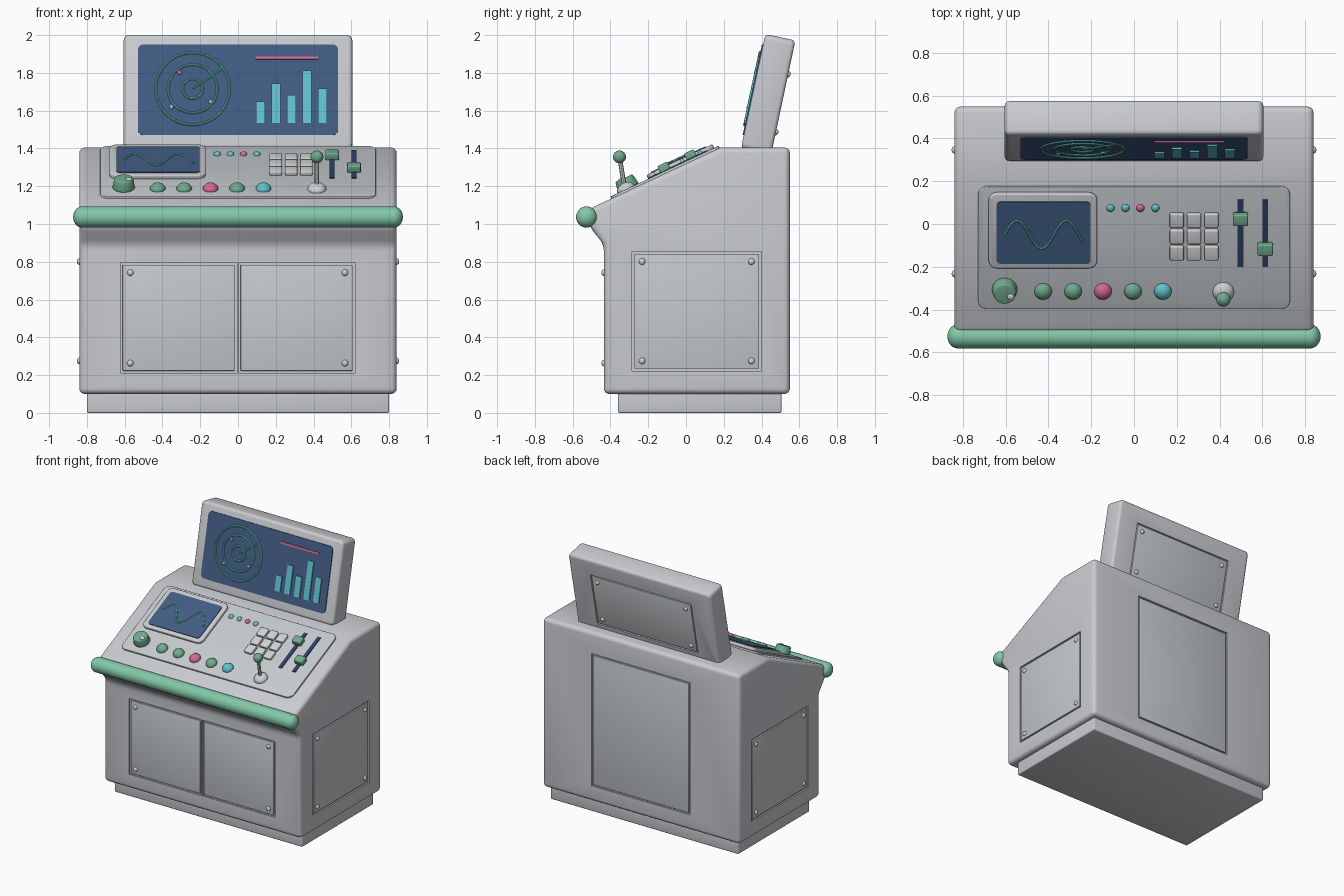
import bpy, bmesh, math
from mathutils import Matrix, Vector

if "Cube" in bpy.data.objects:
    bpy.data.objects.remove(bpy.data.objects["Cube"])

def srgb(r, g, b):
    f = lambda c: (c / 255 / 12.92) if c < 11 else ((c / 255 + 0.055) / 1.055) ** 2.4
    return (f(r), f(g), f(b), 1)

MATS = {}
for name, col in {
    "body grey": (202, 204, 209), "panel grey": (198, 202, 206), "steel": (208, 210, 212),
    "mint": (130, 200, 168), "button green": (112, 172, 142), "screen blue": (66, 92, 132),
    "slot navy": (46, 62, 102), "cyan": (98, 194, 206), "trace teal": (104, 208, 196),
    "pink": (214, 104, 150)}.items():
    MATS[name] = bpy.data.materials.new(name)
    MATS[name].diffuse_color = srgb(*col)

def frame(origin, x, y):
    """Local axes: x along, y up the surface, z outward."""
    x, y = Vector(x).normalized(), Vector(y).normalized()
    m = Matrix((x, y, x.cross(y))).transposed().to_4x4()
    return Matrix.Translation(origin) @ m

A, T = math.atan(0.469), math.radians(12)
UP = (0, 0, 1)
TILT = Vector((0, math.sin(T), math.cos(T)))
WORLD = Matrix()
FRONT = frame((0, -0.435, 0), (1, 0, 0), UP)
RIGHT = frame((0.84, 0, 0), (0, 1, 0), UP)
LEFT = frame((-0.84, 0, 0), (0, -1, 0), UP)
BACK = frame((0, 0.55, 0), (-1, 0, 0), UP)
SLOPE = frame((0, -0.115, 1.266), (1, 0, 0), (0, math.cos(A), math.sin(A)))
SCREEN = frame((0, 0.291, 1.40), (1, 0, 0), TILT)
MON_BACK = frame(SCREEN @ Vector((0, 0, -0.163)), (-1, 0, 0), TILT)

def finish(name, bm, fr, mat, bevel=0, segs=3):
    bmesh.ops.recalc_face_normals(bm, faces=bm.faces)
    me = bpy.data.meshes.new(name)
    bm.to_mesh(me)
    bm.free()
    me.transform(fr)
    me.materials.append(MATS[mat])
    ob = bpy.data.objects.new(name, me)
    bpy.context.collection.objects.link(ob)
    if bevel:
        b = ob.modifiers.new("bevel", "BEVEL")
        b.width, b.segments, b.limit_method, b.angle_limit = bevel, segs, "ANGLE", math.radians(28)
    return ob

def prism(name, fr, pts, z0, z1, mat, bevel=0, segs=3):
    bm = bmesh.new()
    f = bm.faces.new([bm.verts.new((p[0], p[1], z0)) for p in pts])
    ext = bmesh.ops.extrude_face_region(bm, geom=[f])["geom"]
    bmesh.ops.translate(bm, vec=(0, 0, z1 - z0), verts=[v for v in ext if isinstance(v, bmesh.types.BMVert)])
    return finish(name, bm, fr, mat, bevel, segs)

def plate(name, fr, cx, cy, w, h, z0, z1, mat, r=0.0, bevel=0):
    """Rounded rectangle, extruded from z0 to z1."""
    pts = []
    for i, (sx, sy) in enumerate(((1, 1), (-1, 1), (-1, -1), (1, -1))):
        for k in range(6 if r else 1):
            t = math.radians(90 * i + 18 * k)
            pts.append((cx + sx * (w / 2 - r) + r * math.cos(t), cy + sy * (h / 2 - r) + r * math.sin(t)))
    return prism(name, fr, pts, z0, z1, mat, bevel)

def ball(name, fr, x, y, z, r, h, mat):
    bm = bmesh.new()
    bmesh.ops.create_uvsphere(bm, u_segments=24, v_segments=14, radius=1,
                              matrix=Matrix.Translation((x, y, z)) @ Matrix.Diagonal((r, r, h, 1)))
    return finish(name, bm, fr, mat)

def cone(name, fr, x, y, z, r1, r2, h, mat, bevel=0):
    bm = bmesh.new()
    bmesh.ops.create_cone(bm, cap_ends=True, segments=32, radius1=r1, radius2=r2, depth=h,
                          matrix=Matrix.Translation((x, y, z + h / 2)))
    return finish(name, bm, fr, mat, bevel)

def tube(name, fr, pts, r, mat, cyclic=False):
    cu = bpy.data.curves.new(name, "CURVE")
    cu.dimensions, cu.bevel_depth, cu.bevel_resolution, cu.use_fill_caps = "3D", r, 2, True
    sp = cu.splines.new("POLY")
    sp.points.add(len(pts) - 1)
    for p, q in zip(sp.points, pts):
        p.co = (*(fr @ Vector(q)), 1)
    sp.use_cyclic_u = cyclic
    cu.materials.append(MATS[mat])
    ob = bpy.data.objects.new(name, cu)
    bpy.context.collection.objects.link(ob)

# plinth and cabinet (side profile extruded across x)
plate("plinth", WORLD, 0, 0.0725, 1.6, 0.865, 0, 0.14, "body grey", bevel=0.008)
SIDE = frame((0, 0, 0), (0, 1, 0), UP)
profile = [(-0.435, 0.10), (-0.435, 0.89), (-0.51, 0.985), (-0.51, 1.081),
           (0.181, 1.405), (0.55, 1.405), (0.55, 0.10)]
cabinet = prism("cabinet", SIDE, profile, -0.84, 0.84, "body grey", 0.03, 4)

# access panels seated in shallow recesses
def access_panel(name, target, fr, cx, cy, w, h, bolts, gap=0.012):
    cut = plate(name + "_cutter", fr, cx, cy, w, h, -0.012, 0.05, "body grey")
    cut.hide_render = True
    mod = target.modifiers.new("recess", "BOOLEAN")
    mod.operation, mod.object, mod.solver = "DIFFERENCE", cut, "EXACT"
    plate(name, fr, cx, cy, w - 2 * gap, h - 2 * gap, -0.014, 0, "panel grey", bevel=0.003)
    for i, (sx, sy) in enumerate(bolts):
        ball(f"{name}_bolt_{i}", fr, cx + sx * (w / 2 - 0.053), cy + sy * (h / 2 - 0.053), 0, 0.017, 0.013, "steel")
    return cut

ALL = [(a, b) for a in (-1, 1) for b in (-1, 1)]
cutters = [
    access_panel("front_door_left", cabinet, FRONT, -0.3145, 0.503, 0.617, 0.585, ALL[:2]),
    access_panel("front_door_right", cabinet, FRONT, 0.3105, 0.503, 0.617, 0.585, ALL[2:]),
    access_panel("right_panel", cabinet, RIGHT, 0.057, 0.538, 0.685, 0.632, ALL),
    access_panel("left_panel", cabinet, LEFT, -0.057, 0.538, 0.685, 0.632, ALL),
    access_panel("back_panel", cabinet, BACK, 0, 0.73, 0.84, 1.02, [])]

# front bumper rail with round ends
R = 0.056
rail = frame((0, -0.526, 1.037), (0, 1, 0), UP)
cone("bumper_rail", rail, 0, 0, -0.825, R, R, 1.65, "mint")
for s in (-1, 1):
    ball("bumper_end", rail, 0, 0, s * 0.825, R, 0.048, "mint")

# monitor
monitor = plate("monitor", SCREEN, 0, 0.3095, 1.21, 0.619, -0.163, 0, "body grey", 0.03, 0.02)
cutters.append(access_panel("monitor_back_panel", monitor, MON_BACK, 0, 0.28, 0.86, 0.42, ALL, 0.008))
plate("main_screen", SCREEN, 0, 0.317, 1.06, 0.49, -0.005, 0.006, "screen blue", 0.03)
up = lambda z: (z - 1.40) / math.cos(T)
RX, RY, Z = -0.24, up(1.714), 0.008
for i, r in enumerate((0.195, 0.13, 0.053)):
    ring = [(RX + r * math.cos(k * math.pi / 24), RY + r * math.sin(k * math.pi / 24), Z) for k in range(48)]
    tube(f"radar_ring_{i}", SCREEN, ring, 0.0065, "trace teal", True)
tube("radar_sweep", SCREEN, [(RX, RY, Z), (RX + 0.165, RY + 0.115, Z)], 0.005, "trace teal")
for x, z, m in ((-0.31, 1.80, "pink"), (-0.352, 1.618, "trace teal"), (-0.145, 1.645, "trace teal")):
    ball("radar_blip", SCREEN, x, up(z), Z, 0.012, 0.008, m)
for i, top in enumerate((1.645, 1.74, 1.68, 1.81, 1.714)):
    h = up(top) - up(1.533)
    plate(f"chart_bar_{i}", SCREEN, 0.12 + i * 0.082, up(1.533) + h / 2, 0.047, h, 0.004, 0.014, "cyan")
plate("chart_line", SCREEN, 0.258, up(1.877), 0.33, 0.014, 0.004, 0.013, "pink")

# sloped control panel: v() turns a y read from above into a distance up the slope
H = 0.012
def v(y, h=H):
    return (y + 0.115 + h * math.sin(A)) / math.cos(A)
def span(name, x0, x1, y0, y1, z0, z1, mat, r=0.0, bevel=0):
    a, b = v(y0, z1), v(y1, z1)
    return plate(name, SLOPE, (x0 + x1) / 2, (a + b) / 2, x1 - x0, b - a, z0, z1, mat, r, bevel)

span("control_panel", -0.73, 0.73, -0.40, 0.173, -0.01, H, "panel grey", 0.045, 0.004)
span("small_screen_bezel", -0.68, -0.172, -0.21, 0.14, H - 0.005, 0.034, "body grey", 0.04, 0.007)
span("small_screen", -0.643, -0.203, -0.187, 0.103, 0.03, 0.039, "screen blue", 0.02)
wave = [(-0.605 + 0.369 * k / 48, v(-0.05 + 0.065 * math.sin(2 * math.pi * 1.6 * k / 48), 0.041), 0.041)
        for k in range(49)]
tube("wave_trace", SLOPE, wave, 0.006, "trace teal")

# indicator lights and push buttons
for i, m in enumerate(("cyan", "cyan", "pink", "cyan")):
    ball(f"indicator_light_{i}", SLOPE, -0.11 + 0.07 * i, v(0.075), H, 0.019, 0.016, m)
for i, m in enumerate(("button green", "button green", "pink", "button green", "cyan")):
    ball(f"push_button_{i}", SLOPE, -0.425 + 0.14 * i, v(-0.318, 0.02), H, 0.041, 0.033, m)

# keypad
for i in range(9):
    x, y = 0.2 + 0.081 * (i % 3), 0.012 - 0.076 * (i // 3)
    span(f"key_{i}", x - 0.033, x + 0.033, y - 0.033, y + 0.033, H - 0.005, 0.034, "steel", 0.01, 0.006)

# sliders
for x, y in ((0.498, 0.014), (0.614, -0.126)):
    span("slider_slot", x - 0.014, x + 0.014, -0.20, 0.112, H - 0.005, 0.017, "slot navy")
    span("slider_knob", x - 0.036, x + 0.036, y - 0.026, y + 0.026, H, 0.052, "button green", 0.008, 0.006)

# rotary dial with pointer
DV = v(-0.312, 0.03)
cone("dial", SLOPE, -0.605, DV, H, 0.06, 0.05, 0.058, "button green", 0.006)
ball("dial_pointer", SLOPE, -0.577, DV - 0.014, H + 0.058, 0.016, 0.008, "steel")

# joystick
ball("joystick_base", SLOPE, 0.418, v(-0.318), H, 0.05, 0.035, "steel")
tube("joystick_shaft", WORLD, [(0.418, -0.323, 1.18), (0.418, -0.352, 1.355)], 0.012, "steel")
ball("joystick_ball", WORLD, 0.418, -0.352, 1.355, 0.034, 0.034, "button green")

# apply modifiers and curves, drop the cutters, shade
bpy.context.view_layer.update()
bpy.ops.object.select_all(action="SELECT")
bpy.context.view_layer.objects.active = cabinet
bpy.ops.object.convert(target="MESH")
for c in cutters:
    bpy.data.objects.remove(c)
bpy.ops.object.select_all(action="SELECT")
bpy.context.view_layer.objects.active = cabinet
bpy.ops.object.shade_smooth_by_angle(angle=math.radians(35))

for m in bpy.data.materials:
    if m.users and not m.is_grease_pencil:
        m.use_nodes = True
        m.node_tree.nodes["Principled BSDF"].inputs["Base Color"].default_value = m.diffuse_color
